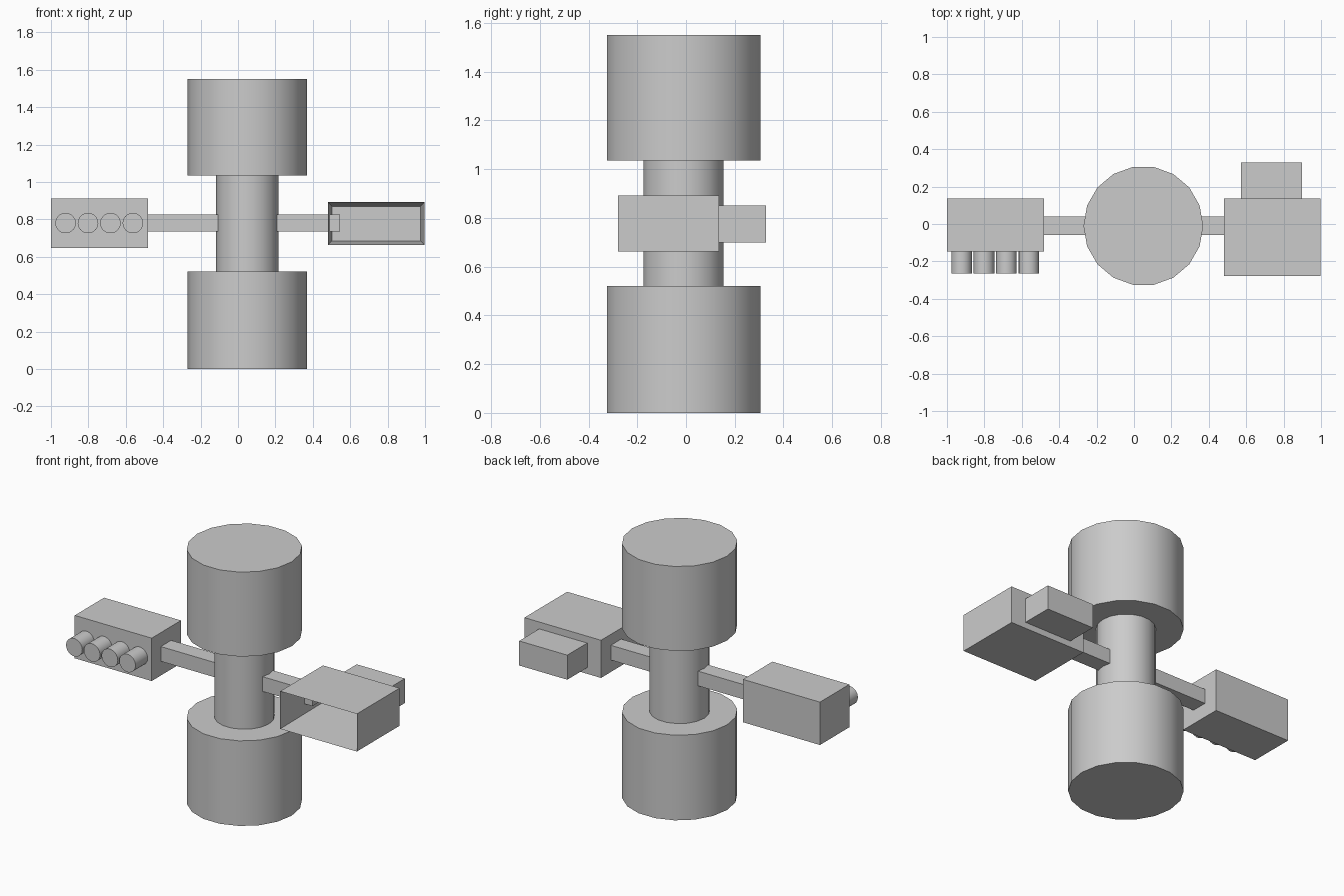
import bpy
import bmesh
from math import pi
from mathutils import Matrix

if "Cube" in bpy.data.objects:
    bpy.data.objects.remove(bpy.data.objects["Cube"])

CX, CY = 0.05, -0.01   # axis of the central column


def finish(name, bm):
    mesh = bpy.data.meshes.new(name)
    bm.to_mesh(mesh)
    bm.free()
    obj = bpy.data.objects.new(name, mesh)
    bpy.context.collection.objects.link(obj)
    return obj


def box_bm(x, y, z):
    bm = bmesh.new()
    centre = [(a + b) / 2 for a, b in (x, y, z)]
    size = [b - a for a, b in (x, y, z)]
    bmesh.ops.create_cube(bm, size=1, matrix=Matrix.Translation(centre) @ Matrix.Diagonal((*size, 1)))
    return bm


def box(name, x, y, z):
    return finish(name, box_bm(x, y, z))


def cylinder(name, centre, radius, depth, sides=18, along_y=False):
    bm = bmesh.new()
    matrix = Matrix.Translation(centre)
    if along_y:
        matrix = matrix @ Matrix.Rotation(pi / 2, 4, 'X')
    # Quarter turn puts a vertex on +x and a flat side on +y
    matrix = matrix @ Matrix.Rotation(pi / 2, 4, 'Z')
    bmesh.ops.create_cone(bm, cap_ends=True, segments=sides, radius1=radius,
                          radius2=radius, depth=depth, matrix=matrix)
    # create_cone starts on +y, so the turn above moves that vertex to -x
    obj = finish(name, bm)
    bpy.ops.object.select_all(action='DESELECT')
    obj.select_set(True)
    bpy.context.view_layer.objects.active = obj
    bpy.ops.object.shade_smooth_by_angle(angle=pi / 6)
    return obj


# Central column: two drums joined by a narrower core
cylinder("lower_drum", (CX, CY, 0.26), 0.32, 0.52)
cylinder("upper_drum", (CX, CY, 1.293), 0.32, 0.516)
cylinder("core", (CX, CY, 0.777), 0.167, 0.52)

# Side arms
box("left_arm", (-0.52, 0.0), (-0.06, 0.04), (0.735, 0.825))
box("right_arm", (0.1, 0.545), (-0.06, 0.04), (0.735, 0.825))

# Left pod with four tubes
box("left_pod", (-1.0, -0.48), (-0.148, 0.135), (0.648, 0.91))
for i in range(4):
    cylinder(f"tube_{i + 1}", (-0.922 + 0.12 * i, -0.195, 0.78), 0.055, 0.14, along_y=True)

# Right pod: the front face is inset and pushed in to make a hollow
bm = box_bm((0.48, 0.998), (-0.278, 0.135), (0.662, 0.892))
bm.normal_update()
front = min(bm.faces, key=lambda f: f.calc_center_median().y)
bmesh.ops.inset_individual(bm, faces=[front], thickness=0.032)
for v in front.verts:
    v.co.y = 0.1
finish("right_pod", bm)

# Block on the back of the right pod
box("rear_block", (0.573, 0.898), (0.135, 0.328), (0.70, 0.85))
